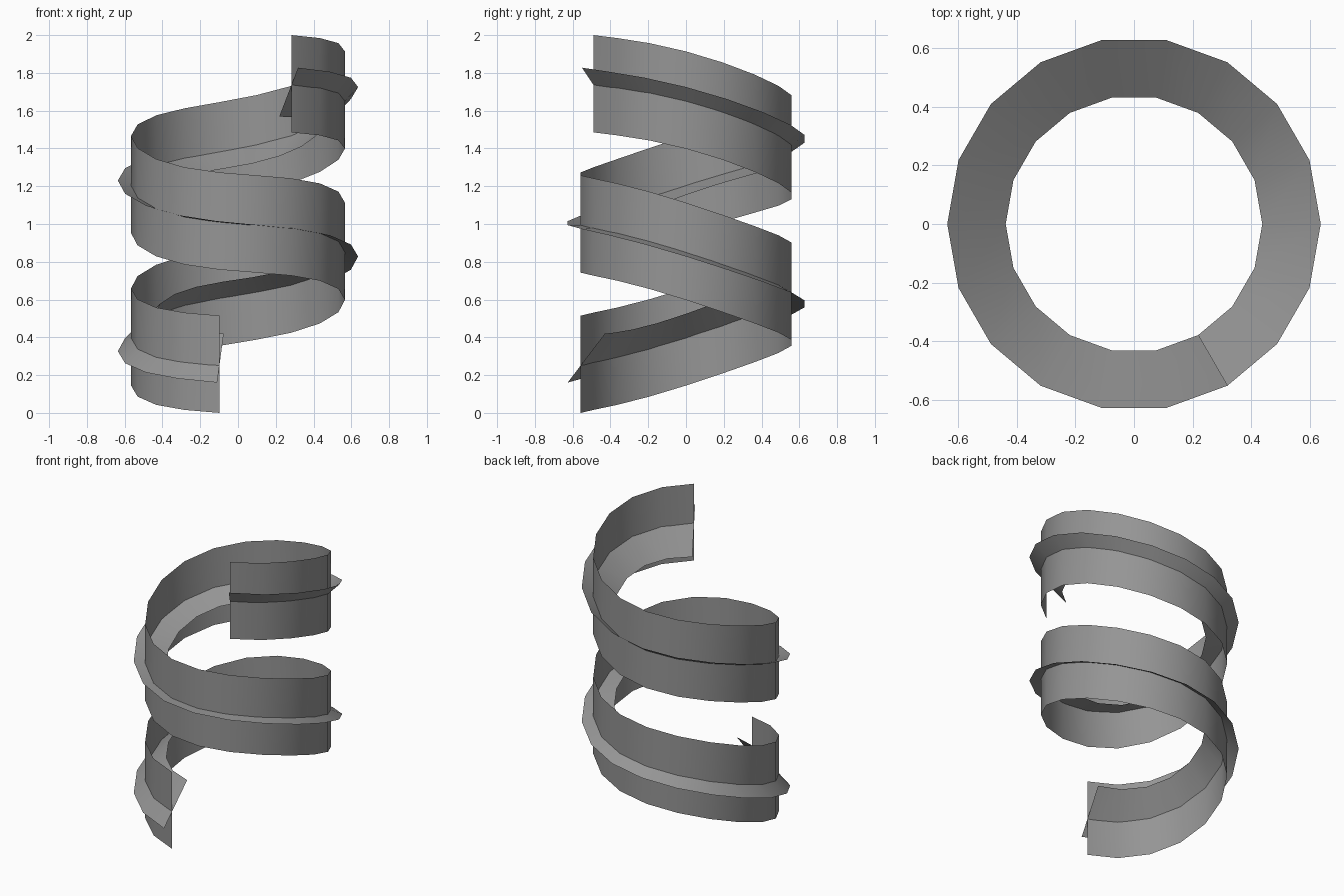
import bpy
from math import sin, cos, pi, radians

cube = bpy.data.objects.get("Cube")
if cube:
    bpy.data.objects.remove(cube, do_unlink=True)

STEPS = 34            # 20 degree steps along the whole spiral
TURN = 17             # steps in one repeat of the rise
RISE = 1.485
BAND_RADIUS, BAND_HEIGHT = 0.566, 0.515
INNER, OUTER = 0.437, 0.636

grey = bpy.data.materials.new("grey")
grey.use_nodes = True
colour = (0.3, 0.3, 0.3, 1)
grey.diffuse_color = colour
grey.node_tree.nodes["Principled BSDF"].inputs["Base Color"].default_value = colour


def height(k):
    """Lower edge of the band; the climb eases off once per turn."""
    t = 2 * pi * k / TURN
    return RISE * k / STEPS - 0.025 * sin(t) - 0.028 * sin(2 * t)


def point(k, r, z):
    a = radians(-100 - 20 * k)
    return (r * cos(a), r * sin(a), z)


def ribbon(name, edges):
    """Strip of quads between the two edge points given for each step."""
    verts = [p for k in range(STEPS + 1) for p in edges(k)]
    faces = [(2 * k, 2 * k + 1, 2 * k + 3, 2 * k + 2) for k in range(STEPS)]
    mesh = bpy.data.meshes.new(name)
    mesh.from_pydata(verts, [], faces)
    mesh.materials.append(grey)
    obj = bpy.data.objects.new(name, mesh)
    bpy.context.collection.objects.link(obj)
    for poly in mesh.polygons:
        poly.use_smooth = True
    return obj


def band_edges(k):
    return (point(k, BAND_RADIUS, height(k)),
            point(k, BAND_RADIUS, height(k) + BAND_HEIGHT))


def flange_edges(k):
    # the flange rolls steadily from sloping outward to sloping inward
    slope = 1.3 * (2 * k / STEPS - 1)
    mid = height(k) + BAND_HEIGHT / 2 - 0.006
    return [point(k, r, mid + slope * (r - BAND_RADIUS)) for r in (OUTER, INNER)]


ribbon("spiral_band", band_edges)
ribbon("twisting_flange", flange_edges)
